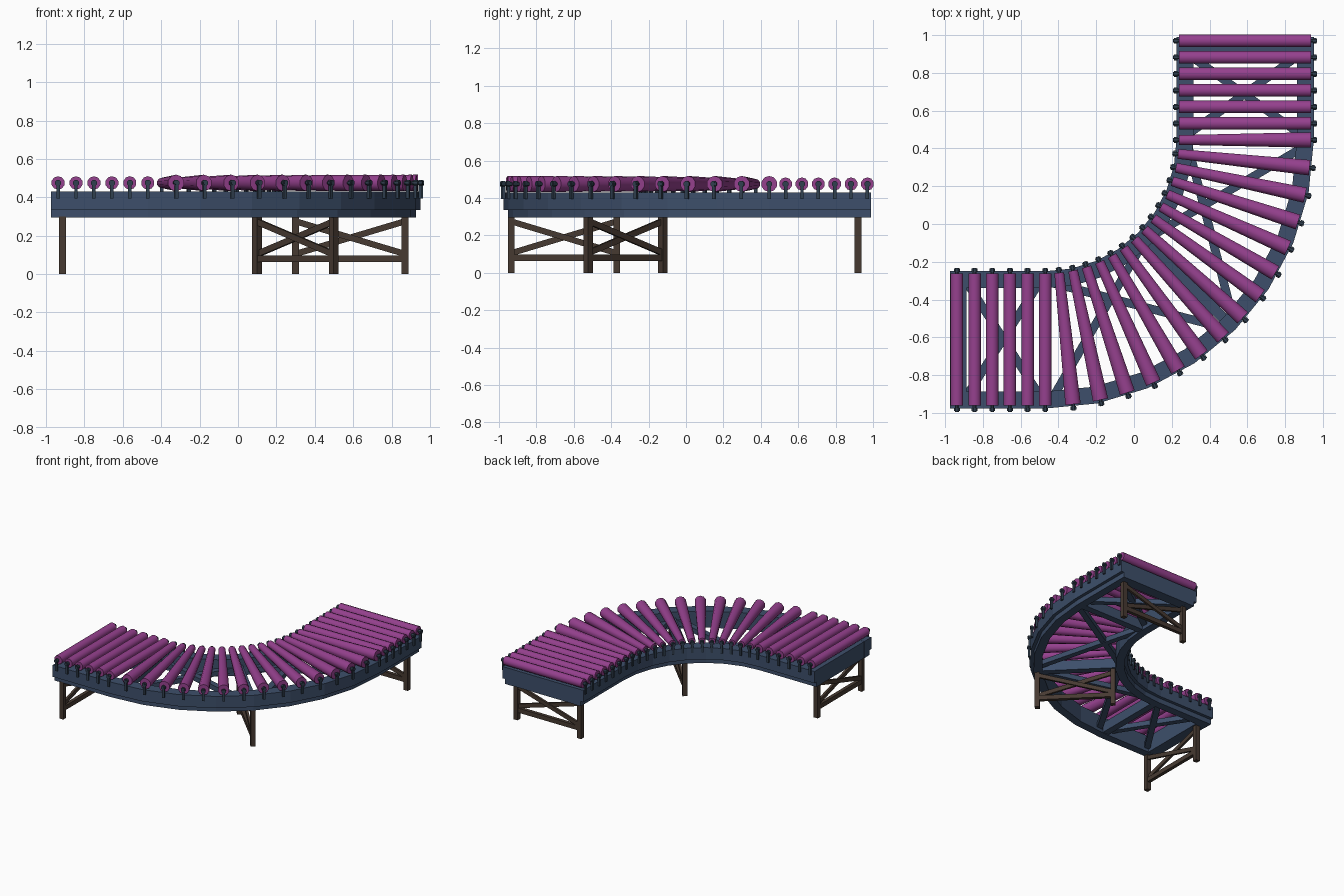
import bpy, bmesh, math
from mathutils import Vector, Matrix

if "Cube" in bpy.data.objects:
    bpy.data.objects.remove(bpy.data.objects["Cube"])

CX, CY = -0.47, 0.445            # centre of the bend
R_IN, R_OUT = 0.695, 1.422       # outside faces of the two side rails
D0, D1 = -0.505, 0.545           # straight run lengths before and after the bend
UP = Vector((0, 0, 1))


def material(name, col):
    m = bpy.data.materials.new(name)
    m.diffuse_color = (*col, 1)
    m.use_nodes = True
    m.node_tree.nodes["Principled BSDF"].inputs["Base Color"].default_value = m.diffuse_color
    return m


NAVY = material("navy frame", (0.047, 0.078, 0.145))
SLATE = material("dark slate metal", (0.030, 0.050, 0.078))
PURPLE = material("purple rollers", (0.30, 0.052, 0.27))
BROWN = material("dark brown legs", (0.062, 0.042, 0.031))


def radial(deg):
    a = math.radians(deg)
    return Vector((math.sin(a), -math.cos(a), 0))


def tangent(deg):
    a = math.radians(deg)
    return Vector((math.cos(a), math.sin(a), 0))


def at(deg, d, r, z):
    """Point on the track: bend angle, extra straight distance, radius, height."""
    return Vector((CX, CY, z)) + radial(deg) * r + tangent(deg) * d


def basis(p, q, side):
    zax = (q - p).normalized()
    xax = (side - zax * side.dot(zax)).normalized()
    yax = zax.cross(xax)
    m = Matrix((xax, yax, zax)).transposed().to_4x4()
    m.translation = (p + q) / 2
    return m


def beam(bm, p, q, side, w, h):
    """Bar from p to q, w wide along side and h across it."""
    m = basis(p, q, side) @ Matrix.Diagonal((w, h, (q - p).length, 1))
    bmesh.ops.create_cube(bm, size=1, matrix=m)


def rod(bm, p, q, r1, r2, n):
    m = basis(p, q, UP) @ Matrix.Rotation(math.pi / n, 4, 'Z')
    bmesh.ops.create_cone(bm, cap_ends=True, segments=n, radius1=r1, radius2=r2,
                          depth=(q - p).length, matrix=m)


def finish(bm, name, mat, smooth=False):
    bmesh.ops.recalc_face_normals(bm, faces=bm.faces[:])
    me = bpy.data.meshes.new(name)
    bm.to_mesh(me)
    bm.free()
    me.materials.append(mat)
    ob = bpy.data.objects.new(name, me)
    bpy.context.collection.objects.link(ob)
    if smooth:
        bpy.context.view_layer.objects.active = ob
        ob.select_set(True)
        bpy.ops.object.shade_smooth_by_angle(angle=math.radians(50))
        ob.select_set(False)


# Side rails: stepped profile swept along straight, bend, straight
stations = [(0, D0)] + [(i * 11.25, 0) for i in range(9)] + [(90, D1)]
profile = [(0, 0.43), (0.09, 0.43), (0.09, 0.295), (0.025, 0.295), (0.025, 0.335), (0, 0.335)]
for name, r0, s in (("inner_rail", R_IN, 1), ("outer_rail", R_OUT, -1)):
    bm = bmesh.new()
    rings = [[bm.verts.new(at(a, d, r0 + s * o, z)) for o, z in profile] for a, d in stations]
    for A, B in zip(rings, rings[1:]):
        for i in range(len(profile)):
            j = (i + 1) % len(profile)
            bm.faces.new((A[i], A[j], B[j], B[i]))
    bm.faces.new(rings[0])
    bm.faces.new(rings[-1][::-1])
    finish(bm, name, NAVY)

# End beams closing the frame, and narrower cross beams
bm = bmesh.new()
for a, d in ((0, D0 + 0.045), (90, D1 - 0.045)):
    beam(bm, at(a, d, R_IN + 0.026, 0.3625), at(a, d, R_OUT - 0.026, 0.3625), UP, 0.133, 0.088)
for a in (0, 45, 90):
    beam(bm, at(a, 0, R_IN + 0.06, 0.34), at(a, 0, R_OUT - 0.06, 0.34), UP, 0.08, 0.055)
finish(bm, "cross_beams", NAVY)

# Flat X braces in the four bays
bm = bmesh.new()
bays = [((0, D0 + 0.09), (0, -0.03)), ((2, 0), (43, 0)),
        ((47, 0), (88, 0)), ((90, 0.03), (90, D1 - 0.09))]
ri, ro = R_IN + 0.06, R_OUT - 0.07
for (a0, d0), (a1, d1) in bays:
    beam(bm, at(a0, d0, ri, 0.345), at(a1, d1, ro, 0.345), UP, 0.04, 0.045)
    beam(bm, at(a0, d0, ro, 0.34), at(a1, d1, ri, 0.34), UP, 0.04, 0.045)
finish(bm, "frame_x_braces", NAVY)

# Rollers: cylinders on the straights, cones round the bend
straight = [(0, -0.0935 * k) for k in range(6)] + [(90, 0.0875 * k) for k in range(1, 7)]
curved = [(6 * k, 0) for k in range(1, 16)]
ZR = 0.475
for name, places, r1, r2 in (("straight_rollers", straight, 0.035, 0.035),
                             ("tapered_rollers", curved, 0.027, 0.043)):
    bm = bmesh.new()
    for a, d in places:
        rod(bm, at(a, d, R_IN + 0.012, ZR), at(a, d, R_OUT - 0.015, ZR), r1, r2, 10)
    finish(bm, name, PURPLE, True)

# Axles with end caps, and the brackets holding them on the rails
axles, brackets = bmesh.new(), bmesh.new()
for a, d in straight + curved:
    rod(axles, at(a, d, R_IN - 0.018, ZR), at(a, d, R_OUT + 0.018, ZR), 0.011, 0.011, 8)
    for r, s in ((R_IN, -1), (R_OUT, 1)):
        rod(axles, at(a, d, r - s * 0.004, ZR), at(a, d, r + s * 0.014, ZR), 0.017, 0.017, 8)
        beam(brackets, at(a, d, r + s * 0.004, 0.395), at(a, d, r + s * 0.004, ZR),
             tangent(a), 0.018, 0.016)
finish(axles, "roller_axles", SLATE)
finish(brackets, "axle_brackets", SLATE)

# Three leg frames: two posts, a low rail and an X
supports = [("left_support", 0, -0.445, 0.815, 1.38),
            ("middle_support", 45, 0, 0.805, 1.37),
            ("right_support", 90, 0.475, 0.77, 1.34)]
for name, a, d, r0, r1 in supports:
    bm = bmesh.new()
    t = tangent(a)
    for r in (r0, r1):
        beam(bm, at(a, d, r, 0), at(a, d, r, 0.30), t, 0.036, 0.036)
    beam(bm, at(a, d, r0, 0.08), at(a, d, r1, 0.08), t, 0.028, 0.036)
    beam(bm, at(a, d + 0.005, r0, 0.105), at(a, d + 0.005, r1, 0.275), t, 0.018, 0.032)
    beam(bm, at(a, d - 0.005, r0, 0.275), at(a, d - 0.005, r1, 0.105), t, 0.018, 0.032)
    finish(bm, name, BROWN)
